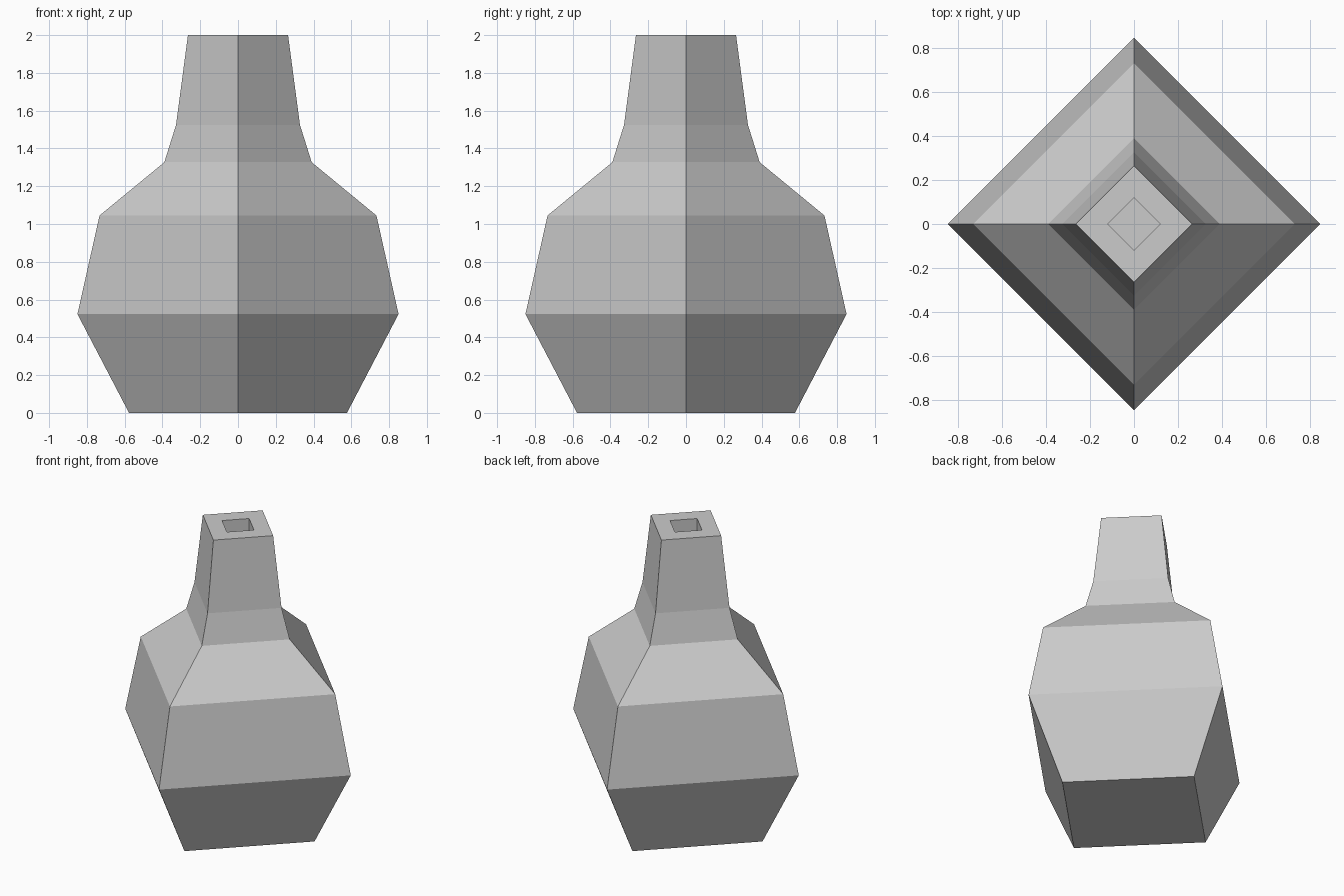
import bpy, bmesh
from math import cos, sin, pi

cube = bpy.data.objects.get("Cube")
if cube:
    bpy.data.objects.remove(cube, do_unlink=True)

# Plain grey clay
grey = bpy.data.materials.new("grey_clay")
grey.use_nodes = True
colour = (0.6, 0.6, 0.6, 1)
grey.diffuse_color = colour
grey.node_tree.nodes["Principled BSDF"].inputs["Base Color"].default_value = colour

# Radius and height of each square ring: outer wall, rim, then the straight bore
profile = [(0.577, 0), (0.85, 0.523), (0.733, 1.045), (0.39, 1.327),
           (0.328, 1.525), (0.265, 2), (0.12, 2), (0.12, 1.5)]
SIDES = 4

bm = bmesh.new()
rings = [[bm.verts.new((r * cos(2 * pi * i / SIDES), r * sin(2 * pi * i / SIDES), z))
          for i in range(SIDES)] for r, z in profile]
for low, high in zip(rings, rings[1:]):
    for i in range(SIDES):
        j = (i + 1) % SIDES
        bm.faces.new((low[i], low[j], high[j], high[i]))

# Closed base and floor of the bore
bm.faces.new(rings[0][::-1])
bm.faces.new(rings[-1])
bmesh.ops.recalc_face_normals(bm, faces=bm.faces)

mesh = bpy.data.meshes.new("square_bottle")
bm.to_mesh(mesh)
bm.free()
mesh.materials.append(grey)
bottle = bpy.data.objects.new("square_bottle", mesh)
bpy.context.collection.objects.link(bottle)
